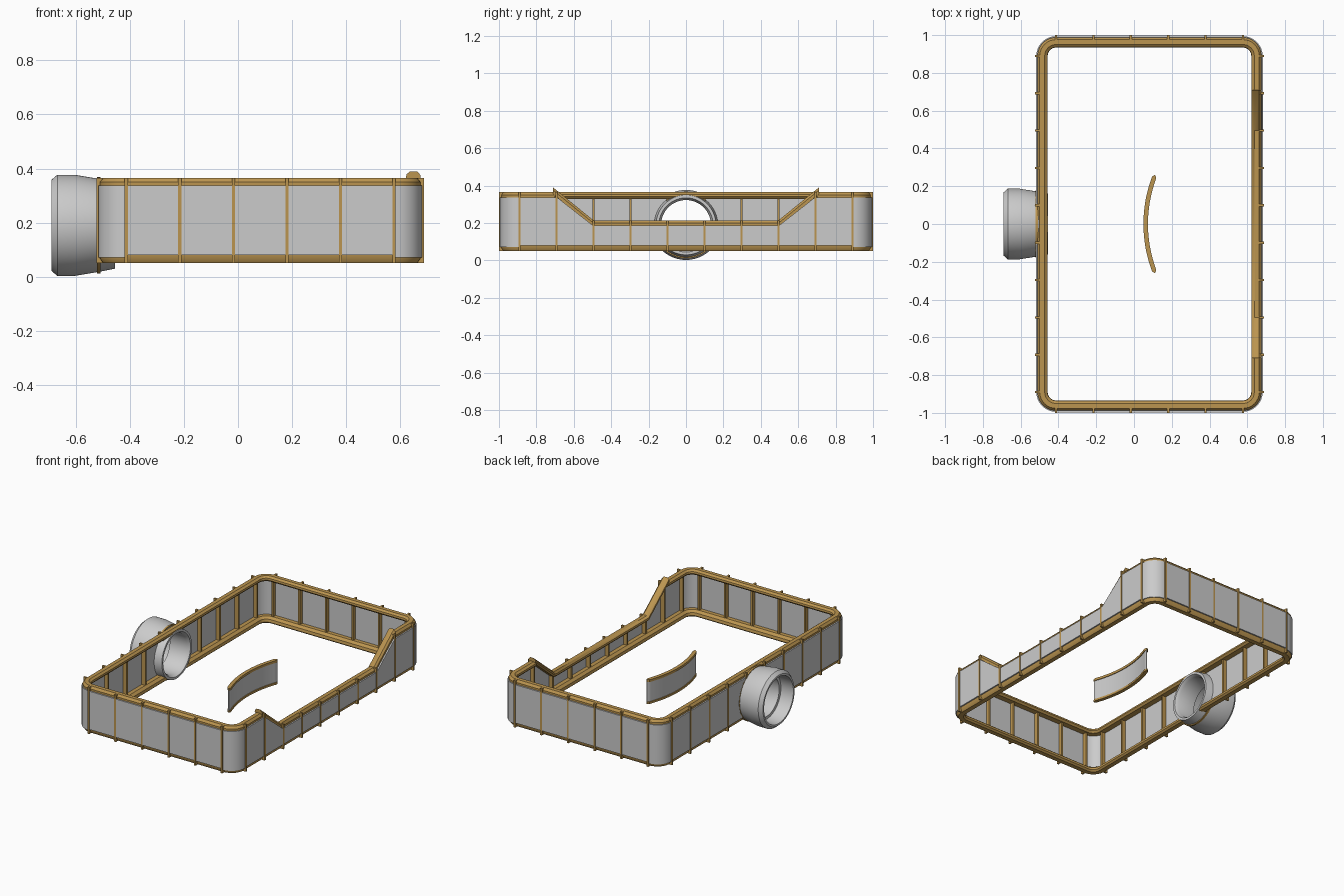
import bpy, bmesh
from math import sin, cos, pi, sqrt, radians

if "Cube" in bpy.data.objects:
    bpy.data.objects.remove(bpy.data.objects["Cube"])

X0, X1, Y1, R = -0.523, 0.687, 1.0, 0.11     # outer footprint and corner radius
PIPE_Z = 0.19

gold = bpy.data.materials.new("gold_trim")
gold.diffuse_color = (0.5, 0.3, 0.08, 1)
gold.use_nodes = True
gold.node_tree.nodes["Principled BSDF"].inputs["Base Color"].default_value = gold.diffuse_color


def finish(name, bm, mat=None, smooth=False):
    bmesh.ops.recalc_face_normals(bm, faces=bm.faces)
    me = bpy.data.meshes.new(name)
    bm.to_mesh(me)
    bm.free()
    ob = bpy.data.objects.new(name, me)
    bpy.context.collection.objects.link(ob)
    if mat:
        me.materials.append(mat)
    if smooth:
        bpy.ops.object.select_all(action='DESELECT')
        ob.select_set(True)
        bpy.context.view_layer.objects.active = ob
        bpy.ops.object.shade_smooth_by_angle(angle=radians(35))
    return ob


def loft(bm, sections, closed=False):
    rows = [[bm.verts.new(p) for p in s] for s in sections]
    n, m = len(rows), len(rows[0])
    for i in range(n if closed else n - 1):
        a, b = rows[i], rows[(i + 1) % n]
        for j in range(m):
            k = (j + 1) % m
            bm.faces.new((a[j], a[k], b[k], b[j]))
    if not closed:
        bm.faces.new(rows[0])
        bm.faces.new(rows[-1])


def section(p, profile, dz=0.0):
    x, y, nx, ny = p
    return [(x + nx * d, y + ny * d, z + dz) for d, z in profile]


def slab(d0, d1, z0, z1):
    return [(d0, z0), (d1, z0), (d1, z1), (d0, z1)]


def corner(i, n=8):
    cx = (X1 - R) if i in (0, 3) else (X0 + R)
    cy = (Y1 - R) if i < 2 else (R - Y1)
    angs = [(i + k / n) * pi / 2 for k in range(n + 1)]
    return [(cx + R * cos(a), cy + R * sin(a), -cos(a), -sin(a)) for a in angs]


ring = [p for i in range(4) for p in corner(i)]

# Rails: bottom loop, top loop open on the right, dipped rail over the low wall
bottom = [(.012, .068), (.024, .05), (.055, .05), (.066, .06), (.062, .078), (.045, .092), (.012, .092)]
top = [(.012, .33), (.055, .33), (.066, .342), (.064, .354), (.05, .365), (.024, .365), (.012, .35)]

bm = bmesh.new()
loft(bm, [section(p, bottom) for p in ring], True)
bottom_rail = finish("bottom_rail", bm, gold, True)

bm = bmesh.new()
path = [(X1, 0.70, -1, 0)] + ring + [(X1, -0.70, -1, 0)]
loft(bm, [section(p, top) for p in path])
top_rail = finish("top_rail", bm, gold, True)

bm = bmesh.new()
dip = [(-.71, .39), (-.495, .215), (.495, .215), (.71, .39)]
loft(bm, [section((X1, y, -1, 0), top, z - .365) for y, z in dip])
finish("dipped_rail", bm, gold, True)

# Panels and ribs along the four walls
xs = [X0 + R + i * (X1 - X0 - 2 * R) / 5 for i in range(6)]
ys = [(R - Y1) + i * 2 * (Y1 - R) / 9 for i in range(10)]
walls = [
    [(x, -Y1, 0, 1) for x in xs],
    [(x, Y1, 0, -1) for x in xs],
    [(X0, y, 1, 0) for y in ys],
    [(X1, y, -1, 0) for y in ys],
]


def wall_top(p):
    return 0.215 if p[0] == X1 and abs(p[1]) < 0.6 else 0.365


def shift(p, t):
    return (p[0] + abs(p[3]) * t, p[1] + abs(p[2]) * t, p[2], p[3])


panels, ribs = bmesh.new(), bmesh.new()
for wall in walls:
    for a, b in zip(wall, wall[1:]):
        loft(panels, [section(shift(p, t), slab(.003, .018, .08, wall_top(p) - .028))
                      for p, t in ((a, .003), (b, -.003))])
    for p in wall:
        loft(ribs, [section(shift(p, t), slab(0, .045, .05, wall_top(p))) for t in (-.006, .006)])
wall_panels = finish("wall_panels", panels)
wall_ribs = finish("wall_ribs", ribs, gold)

bm = bmesh.new()
for i in range(4):
    loft(bm, [section(p, slab(.006, .02, .072, .337)) for p in corner(i)])
finish("corner_panels", bm, None, True)


# Pipe and its mounting flange, revolved about the x axis
def revolve(name, profile, mat=None, n=64):
    bm = bmesh.new()
    loft(bm, [[(x, r * cos(2 * pi * i / n), PIPE_Z + r * sin(2 * pi * i / n)) for x, r in profile]
              for i in range(n)], True)
    return finish(name, bm, mat, True)


revolve("pipe", [(-.69, .168), (-.668, .187), (-.605, .187), (-.52, .173), (-.455, .16),
                 (-.455, .145), (-.475, .133), (-.60, .133), (-.60, .152), (-.69, .156)])
revolve("pipe_flange", [(-.521, .16), (-.509, .16), (-.509, .178), (-.521, .178)], gold)

# Opening cut through the left wall for the pipe
bm = bmesh.new()
loft(bm, [[(x, .15 * cos(2 * pi * i / 48), PIPE_Z + .15 * sin(2 * pi * i / 48)) for i in range(48)]
          for x in (-.6, -.4)])
cutter = finish("pipe_cutter", bm)
cutter.hide_render = True
for ob in (bottom_rail, top_rail, wall_panels, wall_ribs):
    mod = ob.modifiers.new("pipe_opening", 'BOOLEAN')
    mod.operation = 'DIFFERENCE'
    mod.solver = 'EXACT'
    mod.object = cutter
    bpy.context.view_layer.objects.active = ob
    bpy.ops.object.modifier_apply(modifier=mod.name)
bpy.data.objects.remove(cutter)


# Free-standing curved baffle in the middle
def baffle(name, half, z0, z1, mat=None):
    rad, span, cx = 0.70, 0.378, 0.762
    secs = []
    for i in range(-20, 21):
        a = span * i / 20
        left = (span - abs(a)) * rad
        w = half * sqrt(max(0.05, 1 - max(0, 1 - left / half) ** 2))
        p = (cx - rad * cos(a), rad * sin(a), -cos(a), sin(a))
        secs.append(section(p, slab(-w, w, z0, z1)))
    bm = bmesh.new()
    loft(bm, secs)
    finish(name, bm, mat, True)


baffle("baffle_panel", .007, .06, .205)
baffle("baffle_top_rail", .012, .197, .213, gold)
baffle("baffle_bottom_rail", .012, .05, .064, gold)
